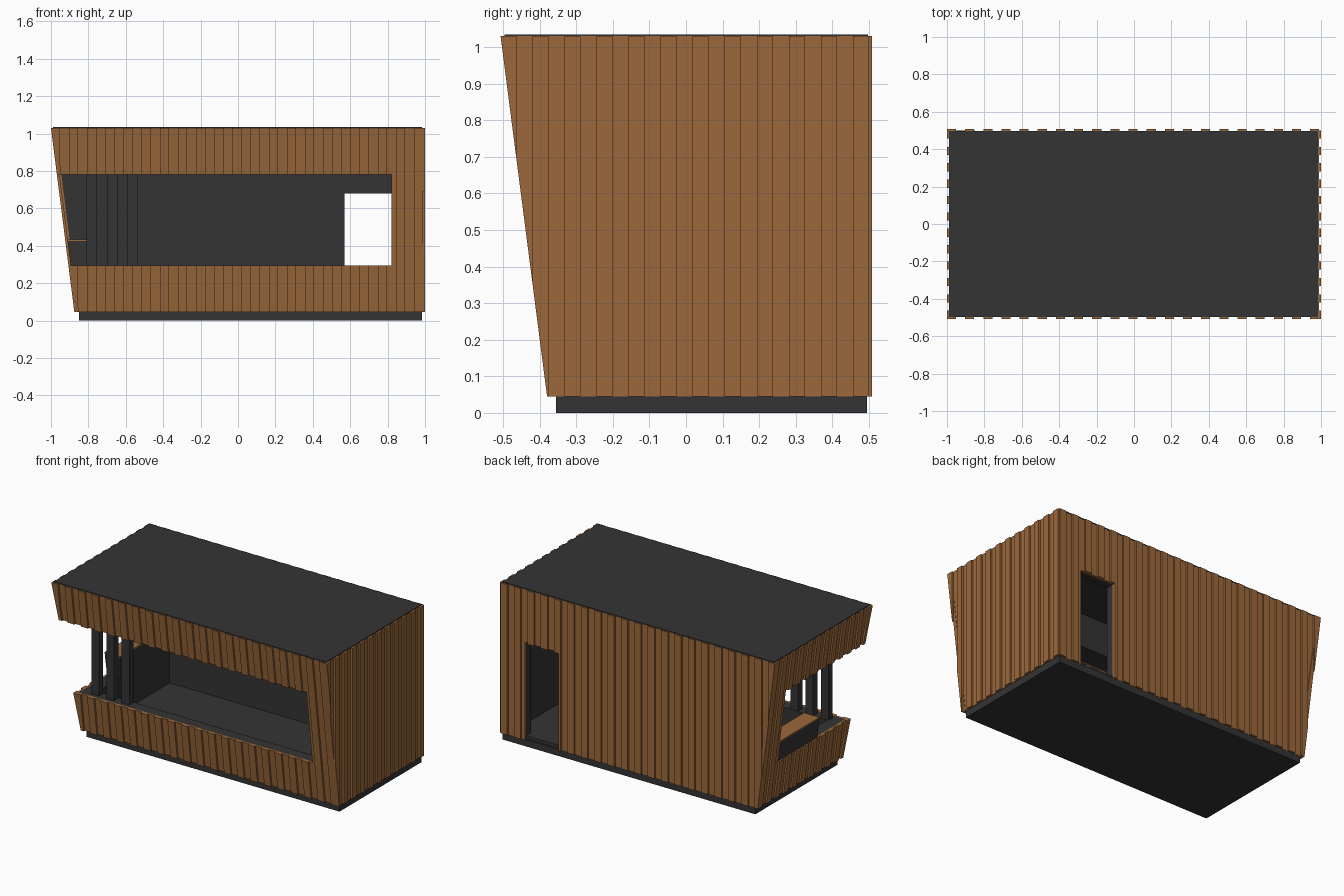
import bpy, bmesh
from mathutils import Vector

if "Cube" in bpy.data.objects:
    bpy.data.objects.remove(bpy.data.objects["Cube"])

TOP, LOW = 1.03, 0.045          # cladding top and bottom
SILL, HEAD = 0.295, 0.78        # corner opening heights
SY, SX = 0.129, 0.127           # lean of the front and left walls
T, D = 0.012, 0.024             # batten relief, total cladding depth


def material(name, rgb):
    m = bpy.data.materials.new(name)
    m.diffuse_color = (*rgb, 1)
    m.use_nodes = True
    m.node_tree.nodes["Principled BSDF"].inputs["Base Color"].default_value = m.diffuse_color
    return m


WOOD = material("warm wood", (0.33, 0.14, 0.043))
DARK = material("dark grey", (0.034, 0.034, 0.034))


def front(z, off=0):
    return -0.507 + (TOP - z) * SY + off


def left(z, off=0):
    return -1.0 + (TOP - z) * SX + off


def add_box(bm, x0, x1, y0, y1, z0, z1):
    """Box whose sides may be numbers or functions of height."""
    val = lambda f, z: f(z) if callable(f) else f
    v = []
    for z in (z0, z1):
        a, b, c, d = val(x0, z), val(x1, z), val(y0, z), val(y1, z)
        v += [bm.verts.new(p) for p in ((a, c, z), (b, c, z), (b, d, z), (a, d, z))]
    for f in ((3, 2, 1, 0), (4, 5, 6, 7), (0, 1, 5, 4), (1, 2, 6, 5), (2, 3, 7, 6), (3, 0, 4, 7)):
        bm.faces.new([v[i] for i in f])


def finish(bm, name, mat, cut_front=None, cut_left=None):
    """Trim to the leaning planes, then make the object."""
    cuts = []
    if cut_front is not None:
        cuts.append((Vector((0, front(TOP, cut_front), TOP)), Vector((0, -1, -SY))))
    if cut_left is not None:
        cuts.append((Vector((left(TOP, cut_left), 0, TOP)), Vector((-1, 0, -SX))))
    for co, no in cuts:
        bmesh.ops.bisect_plane(bm, geom=bm.verts[:] + bm.edges[:] + bm.faces[:], dist=1e-6,
                               plane_co=co, plane_no=no, clear_outer=True)
        bmesh.ops.holes_fill(bm, edges=[e for e in bm.edges if e.is_boundary], sides=0)
    bmesh.ops.recalc_face_normals(bm, faces=bm.faces[:])
    me = bpy.data.meshes.new(name)
    bm.to_mesh(me)
    bm.free()
    me.materials.append(mat)
    ob = bpy.data.objects.new(name, me)
    bpy.context.collection.objects.link(ob)
    return ob


def blocks(name, mat, boxes, cut_front=None, cut_left=None):
    bm = bmesh.new()
    for b in boxes:
        add_box(bm, *b)
    return finish(bm, name, mat, cut_front, cut_left)


def cladding(name, side, u0, u1, count, hole=None, **cuts):
    """Alternating raised and recessed vertical boards around one rectangular hole."""
    bm = bmesh.new()
    step = (u1 - u0) / count
    for i in range(count):
        a, b = u0 + i * step, u0 + (i + 1) * step
        off = 0 if i % 2 == 0 else T
        edges = [a, b]
        if hole:
            edges += [h for h in hole[:2] if a < h < b]
        edges.sort()
        for p, q in zip(edges, edges[1:]):
            spans = [(LOW, TOP)]
            if hole and hole[0] < (p + q) / 2 < hole[1]:
                spans = [(LOW, hole[2]), (hole[3], TOP)]
            for z0, z1 in spans:
                if z1 - z0 < 0.001:
                    continue
                if side == "front":
                    add_box(bm, p, q, lambda z: front(z, off), lambda z: front(z, D), z0, z1)
                elif side == "left":
                    add_box(bm, lambda z: left(z, off), lambda z: left(z, D), p, q, z0, z1)
                elif side == "back":
                    add_box(bm, p, q, 0.508 - D, 0.508 - off, z0, z1)
                else:
                    add_box(bm, 1 - D, 1 - off, p, q, z0, z1)
    return finish(bm, name, WOOD, **cuts)


# timber cladding on the four sides
cladding("front_cladding", "front", -1.0, 0.99, 41, (-2, 0.82, SILL, HEAD), cut_left=0)
cladding("left_cladding", "left", -0.507, 0.5, 23, (-2, 0.33, SILL, HEAD), cut_front=0)
cladding("back_cladding", "back", -1.0, 0.99, 41, (0.57, 0.82, LOW, 0.68), cut_left=0)
cladding("right_cladding", "right", -0.507, 0.5, 23, cut_front=0)

# dark wall cores, trimmed to the leaning planes
XR, YB = 1 - D, 0.508 - D           # outer core faces right and back
XI, YI, XL, YF = 0.92, 0.435, -0.80, -0.315   # inner faces
blocks("front_wall", DARK, [(-1, XR, -0.6, YF, LOW, SILL), (-1, XR, -0.6, YF, HEAD, 1.0),
                            (0.82, XR, -0.6, YF, SILL, HEAD)], D, D)
blocks("left_wall", DARK, [(-1.1, XL, YF, YB, LOW, SILL), (-1.1, XL, YF, YB, HEAD, 1.0),
                           (-1.1, XL, 0.33, YB, SILL, HEAD)], D, D)
blocks("back_wall", DARK, [(XL, 0.57, YI, YB, LOW, 1.0), (0.82, XR, YI, YB, LOW, 1.0),
                           (0.57, 0.82, YI, YB, 0.68, 1.0)], D, D)
blocks("right_wall", DARK, [(XI, XR, YF, YI, LOW, 1.0)], D)

# base, floor and roof
blocks("base", DARK, [(-0.85, 0.985, -0.355, 0.495, 0, LOW)])
blocks("floor", DARK, [(XL, XI, YF, YB, LOW, 0.065)])
blocks("ceiling", DARK, [(-1.1, XR, -0.6, YB, 1.0, 1.029)], D, D)
blocks("roof", DARK, [(-0.988, 0.985, -0.496, 0.497, 1.028, 1.035)])

# raised side counter with wooden top
blocks("side_counter", DARK, [(-1.1, XL, -0.08, 0.33, SILL, 0.425)], cut_left=T)
blocks("counter_top", WOOD, [(-1.1, XL, -0.08, 0.33, 0.425, 0.433)], cut_left=T)

# three posts on the front sill
for i in range(3):
    x = -0.81 + i * 0.11
    blocks(f"post_{i + 1}", DARK, [(x, x + 0.055, -0.362, -0.318, SILL, HEAD)])
